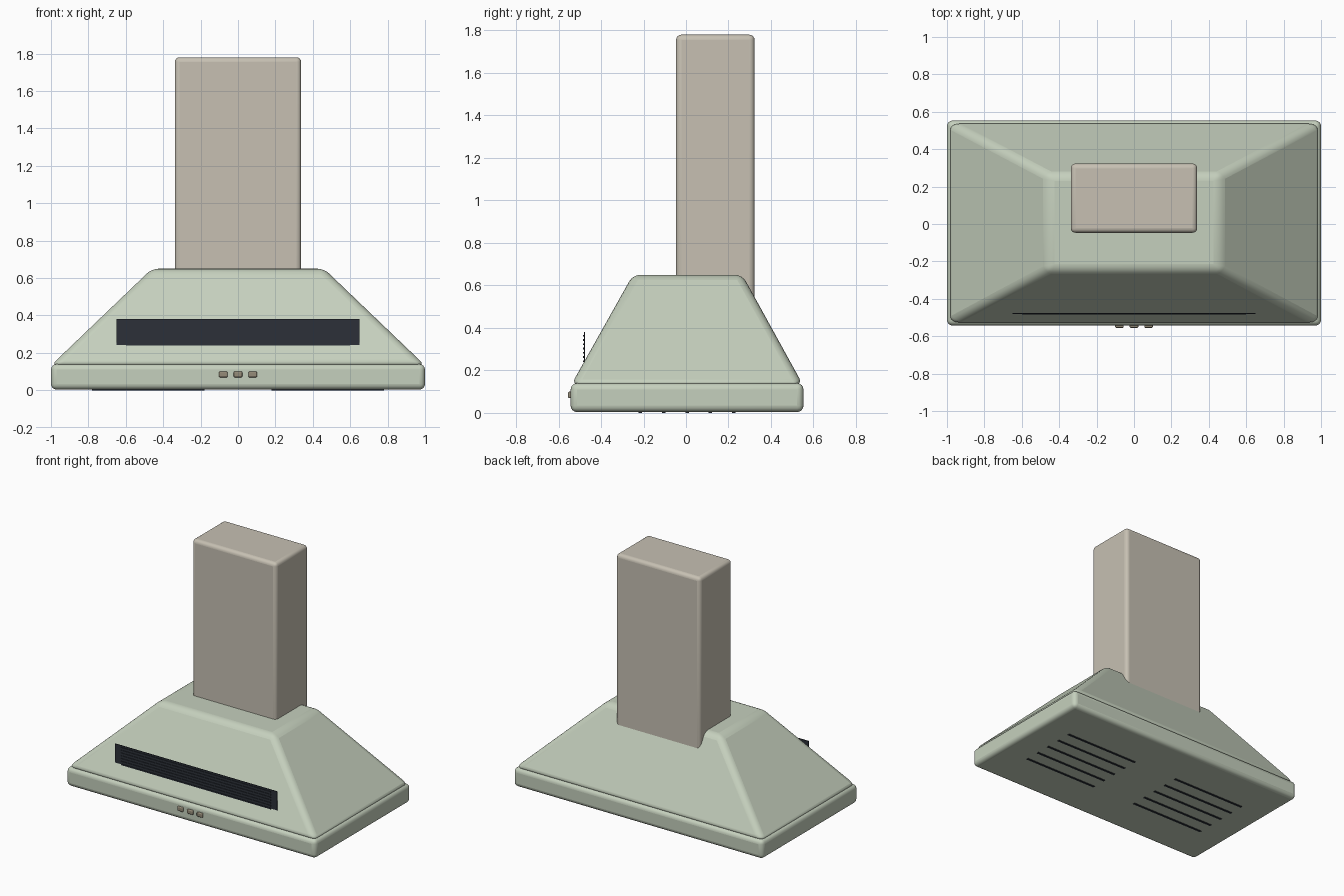
import bpy, bmesh, math

if "Cube" in bpy.data.objects:
    bpy.data.objects.remove(bpy.data.objects["Cube"])


def material(name, rgb):
    m = bpy.data.materials.new(name)
    m.diffuse_color = (*rgb, 1)
    m.use_nodes = True
    m.node_tree.nodes["Principled BSDF"].inputs["Base Color"].default_value = m.diffuse_color
    return m


GREEN = material("sage_enamel", (0.56, 0.63, 0.51))
BEIGE = material("warm_beige", (0.57, 0.53, 0.45))
DARK = material("dark_vent", (0.025, 0.03, 0.04))
BRONZE = material("button_bronze", (0.30, 0.26, 0.19))


def block(name, x, y, z, mat, bevel=0.0, segments=4, top=None):
    """Box from (min, max) ranges; top = optional x, y ranges of a tapered upper face."""
    bm = bmesh.new()
    bmesh.ops.create_cube(bm, size=2)
    for v in bm.verts:
        ix, iy, iz = (int(c > 0) for c in v.co)
        rx, ry = top if top and iz else (x, y)
        v.co = (rx[ix], ry[iy], z[iz])
    mesh = bpy.data.meshes.new(name)
    bm.to_mesh(mesh)
    bm.free()
    mesh.materials.append(mat)
    obj = bpy.data.objects.new(name, mesh)
    bpy.context.collection.objects.link(obj)
    if bevel:
        mod = obj.modifiers.new("soft_edges", "BEVEL")
        mod.width = bevel
        mod.segments = segments
        mod.limit_method = "NONE"
        bpy.ops.object.select_all(action="DESELECT")
        obj.select_set(True)
        bpy.context.view_layer.objects.active = obj
        bpy.ops.object.shade_smooth_by_angle(angle=math.radians(40))
    return obj


# Main body: rim, tapered canopy and chimney duct
block("base_rim", (-1, 1), (-0.543, 0.553), (0.004, 0.14), GREEN, 0.03)
block("canopy", (-1, 1), (-0.54, 0.55), (0.133, 0.65), GREEN, 0.035,
      top=((-0.46, 0.46), (-0.25, 0.265)))
block("chimney_duct", (-0.338, 0.338), (-0.047, 0.323), (0.42, 1.78), BEIGE, 0.025)

# Front vent: thin panel with horizontal slats
block("vent_panel", (-0.65, 0.65), (-0.480, -0.476), (0.243, 0.38), DARK)
for i in range(7):
    z = 0.243 + i * 0.02
    block(f"vent_slat_{i + 1}", (-0.6, 0.6), (-0.484, -0.476),
          (z - 0.004, z + 0.004), DARK)

# Control buttons
for i in range(3):
    x = (i - 1) * 0.078
    block(f"button_{i + 1}", (x - 0.023, x + 0.023), (-0.555, -0.53),
          (0.069, 0.1), BRONZE, 0.006, 3)

# Underside filter slots, two mirrored groups
for side, label in ((-1, "left"), (1, "right")):
    for i in range(5):
        y = 0.005 + (i - 2) * 0.11
        c = side * 0.48
        block(f"filter_slot_{label}_{i + 1}", (c - 0.3, c + 0.3),
              (y - 0.008, y + 0.008), (0, 0.012), DARK)
